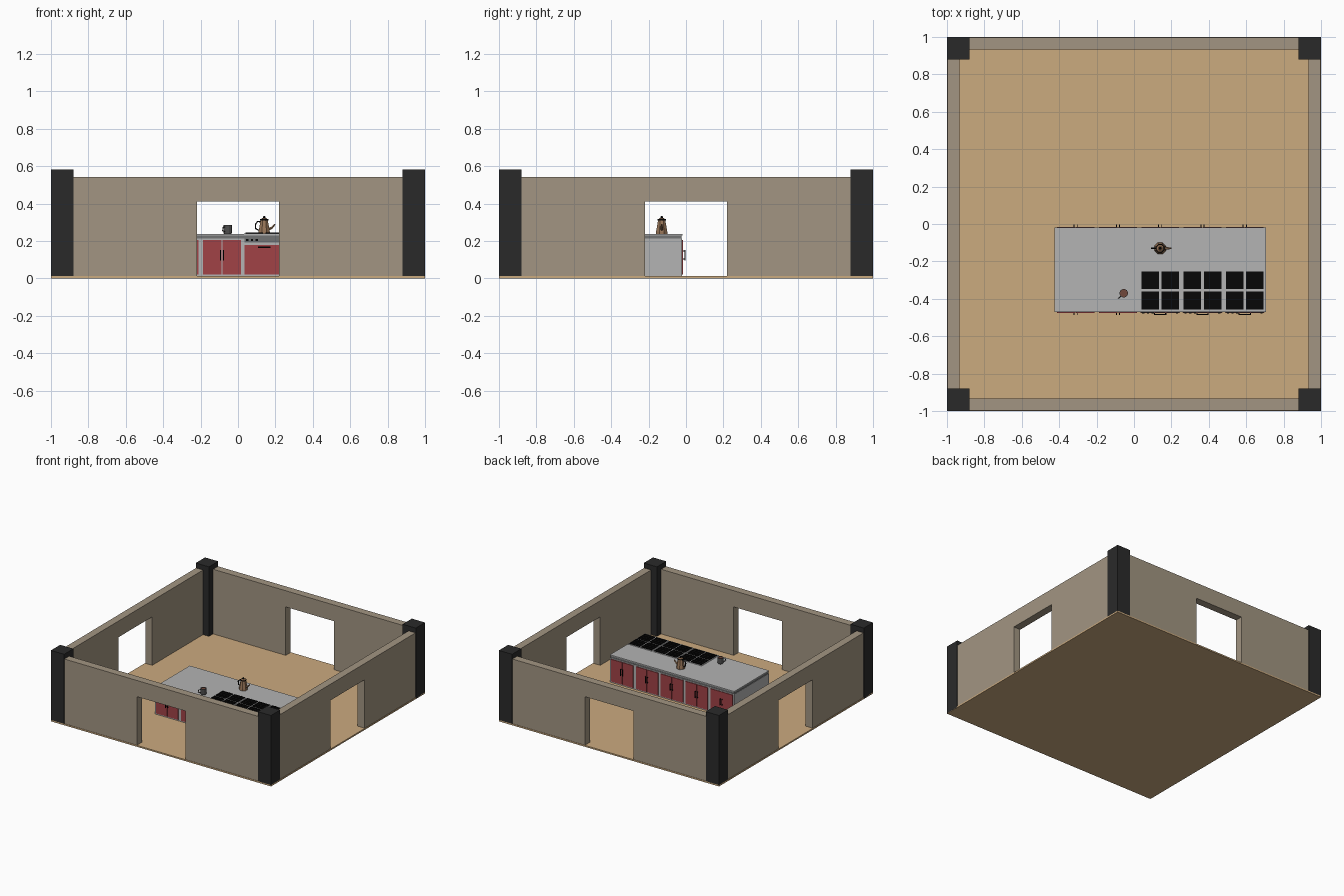
import bpy, bmesh
from math import pi, cos, sin
from mathutils import Matrix, Vector

if "Cube" in bpy.data.objects:
    bpy.data.objects.remove(bpy.data.objects["Cube"])


def material(name, r, g, b):
    m = bpy.data.materials.new(name)
    m.diffuse_color = [(c / 255) ** 2.2 for c in (r, g, b)] + [1]
    m.use_nodes = True
    m.node_tree.nodes["Principled BSDF"].inputs["Base Color"].default_value = m.diffuse_color
    return m


TAN = material("floor_tan", 202, 169, 126)
WALL = material("wall_taupe", 161, 148, 129)
DARK = material("post_charcoal", 46, 46, 46)
RED = material("door_red", 160, 68, 72)
STEEL = material("steel", 178, 178, 178)
TRIM = material("trim_grey", 112, 114, 114)
BLACK = material("black", 16, 16, 16)
COPPER = material("copper", 150, 116, 88)
MUG = material("mug_grey", 78, 78, 78)
COFFEE = material("coffee", 112, 74, 62)


def finish(name, bm, mat):
    bmesh.ops.recalc_face_normals(bm, faces=bm.faces)
    me = bpy.data.meshes.new(name)
    bm.to_mesh(me)
    bm.free()
    ob = bpy.data.objects.new(name, me)
    bpy.context.collection.objects.link(ob)
    me.materials.append(mat)
    return ob


def boxes(name, spans, mat):
    """One object from boxes given as (x0, x1, y0, y1, z0, z1)."""
    bm = bmesh.new()
    for x0, x1, y0, y1, z0, z1 in spans:
        mid = Vector((x0 + x1, y0 + y1, z0 + z1)) / 2
        bmesh.ops.create_cube(bm, size=1, matrix=Matrix.Translation(mid) @
                              Matrix.Diagonal((x1 - x0, y1 - y0, z1 - z0, 1)))
    return finish(name, bm, mat)


def lathe(name, profile, at, sides, mat):
    """Turn (radius, z) points about a vertical axis; ends are capped."""
    bm = bmesh.new()
    rings = [[bm.verts.new((at[0] + r * cos(2 * pi * (i + .5) / sides),
                            at[1] + r * sin(2 * pi * (i + .5) / sides), z))
              for i in range(sides)] for r, z in profile]
    for a, b in zip(rings, rings[1:]):
        for i in range(sides):
            j = (i + 1) % sides
            bm.faces.new((a[i], a[j], b[j], b[i]))
    bm.faces.new(rings[0])
    bm.faces.new(rings[-1])
    return finish(name, bm, mat)


def tube(name, points, radii, mat):
    """Low-poly tube along a short path with a radius at each point."""
    cu = bpy.data.curves.new(name, 'CURVE')
    cu.dimensions = '3D'
    cu.bevel_depth = 1
    cu.bevel_resolution = 1
    cu.use_fill_caps = True
    s = cu.splines.new('POLY')
    s.points.add(len(points) - 1)
    for p, co, r in zip(s.points, points, radii):
        p.co = (*co, 1)
        p.radius = r
    s.use_smooth = False
    ob = bpy.data.objects.new(name, cu)
    bpy.context.collection.objects.link(ob)
    cu.materials.append(mat)
    return ob


# Room: floor, four walls with a doorway each, corner posts
boxes("floor", [(-1, 1, -1, 1, 0, .012)], TAN)
outline = [(-.88, .012), (-.22, .012), (-.22, .41), (.22, .41),
           (.22, .012), (.88, .012), (.88, .543), (-.88, .543)]
for k, side in enumerate(("front", "right", "back", "left")):
    bm = bmesh.new()
    face = bm.faces.new([bm.verts.new((x, -.997, z)) for x, z in outline])
    ext = bmesh.ops.extrude_face_region(bm, geom=[face])
    bmesh.ops.translate(bm, vec=(0, .063, 0),
                        verts=[v for v in ext["geom"] if isinstance(v, bmesh.types.BMVert)])
    bmesh.ops.rotate(bm, verts=bm.verts, matrix=Matrix.Rotation(k * pi / 2, 3, 'Z'))
    finish(side + "_wall", bm, WALL)
for sx in (-1, 1):
    for sy in (-1, 1):
        xs, ys = sorted((sx, sx * .88)), sorted((sy, sy * .88))
        boxes("corner_post", [(*xs, *ys, .003, .583)], DARK)

# Kitchen island: five modules wide, two deep
X0, X1, W = -.425, .705, .226
FRONT, BACK = -.469, -.021
SPLIT = X0 + 2 * W
centres = [X0 + W * (i + .5) for i in range(5)]
boxes("island_body", [(X0, X1, FRONT, BACK, .012, .214)], STEEL)
boxes("island_trim", [(X0 + .003, X1 - .003, FRONT + .003, BACK - .003, .214, .23)], TRIM)
boxes("worktop", [(X0, X1, FRONT - .002, BACK + .002, .23, .237)], STEEL)


def cabinet(cx, y, out, label):
    """Double doors with two upright handles; out is the outward y direction."""
    def span(a, b):
        return sorted((y + out * a, y + out * b))
    doors, bars = [], []
    for s in (-1, 1):
        doors.append((*sorted((cx + s * .002, cx + s * .101)), *span(-.002, .006), .022, .205))
        hx = sorted((cx + s * .006, cx + s * .011))
        bars.append((*hx, *span(.012, .017), .097, .152))
        bars += [(*hx, *span(.004, .014), z, z + .006) for z in (.1, .143)]
    boxes(label + "_doors", doors, RED)
    boxes(label + "_handles", bars, BLACK)


for cx in centres:
    cabinet(cx, BACK, 1, "back_cabinet")
for cx in centres[:2]:
    cabinet(cx, FRONT, -1, "front_cabinet")

# Three stoves along the front right
for cx in centres[2:]:
    boxes("oven_door", [(cx - .104, cx + .104, FRONT - .006, FRONT + .002, .02, .178)], RED)
    hz = .163
    boxes("oven_handle", [(cx - .033, cx + .033, FRONT - .017, FRONT - .012, hz, hz + .007)] +
          [(cx + s - .003, cx + s + .003, FRONT - .014, FRONT - .004, hz, hz + .007)
           for s in (-.03, .03)], BLACK)
    boxes("control_panel", [(cx - .106, cx + .106, FRONT - .003, FRONT + .002, .192, .222)], TRIM)
    boxes("stove_knobs", [(cx + dx - .006, cx + dx + .006, FRONT - .009, FRONT - .002, .2, .212)
                          for dx in (-.09, -.065, -.04, .09)], BLACK)
    boxes("stove_top", [(cx - .109, cx + .109, FRONT - .001, -.248, .234, .24)], STEEL)
    grate = []
    for dx in (-.054, .054):
        for cy in (-.409, -.301):
            gx = cx + dx
            grate.append((gx - .047, gx + .047, cy - .047, cy + .047, .238, .242))
            for d in (-.044, -.015, .015, .044):
                grate.append((gx + d - .003, gx + d + .003, cy - .047, cy + .047, .241, .246))
                grate.append((gx - .047, gx + .047, cy + d - .003, cy + d + .003, .241, .245))
    boxes("burner_grates", grate, BLACK)

# Kettle: faceted body, dark rim and knob, spout and handle
kx, ky = .14, -.13
lathe("kettle_body", [(.033, .237), (.033, .247), (.021, .311)], (kx, ky), 8, COPPER)
lathe("kettle_rim", [(.024, .311), (.024, .317)], (kx, ky), 8, BLACK)
lathe("kettle_lid", [(.02, .317), (.011, .323)], (kx, ky), 8, COPPER)
lathe("kettle_knob", [(.006, .322), (.008, .328), (.005, .333)], (kx, ky), 8, BLACK)
tube("kettle_spout", [(kx + .022, ky, .262), (kx + .043, ky, .272), (kx + .058, ky, .29)],
     [.009, .006, .004], COPPER)
tube("kettle_handle", [(kx - .018, ky, .303), (kx - .036, ky, .304), (kx - .047, ky, .288),
                       (kx - .045, ky, .265), (kx - .025, ky, .256)], [.004] * 5, BLACK)

# Mug with drink and side handle
mx, my = -.055, -.37
mug = lathe("mug", [(.02, .237), (.023, .243), (.023, .285), (.02, .285), (.02, .278)],
            (mx, my), 12, MUG)
lathe("drink", [(.0205, .277), (.0205, .281)], (mx, my), 12, COFFEE)
tube("mug_handle", [(mx - d, my - d, z) for d, z in
                    ((.014, .276), (.026, .274), (.027, .255), (.014, .25))], [.003] * 4, MUG)
